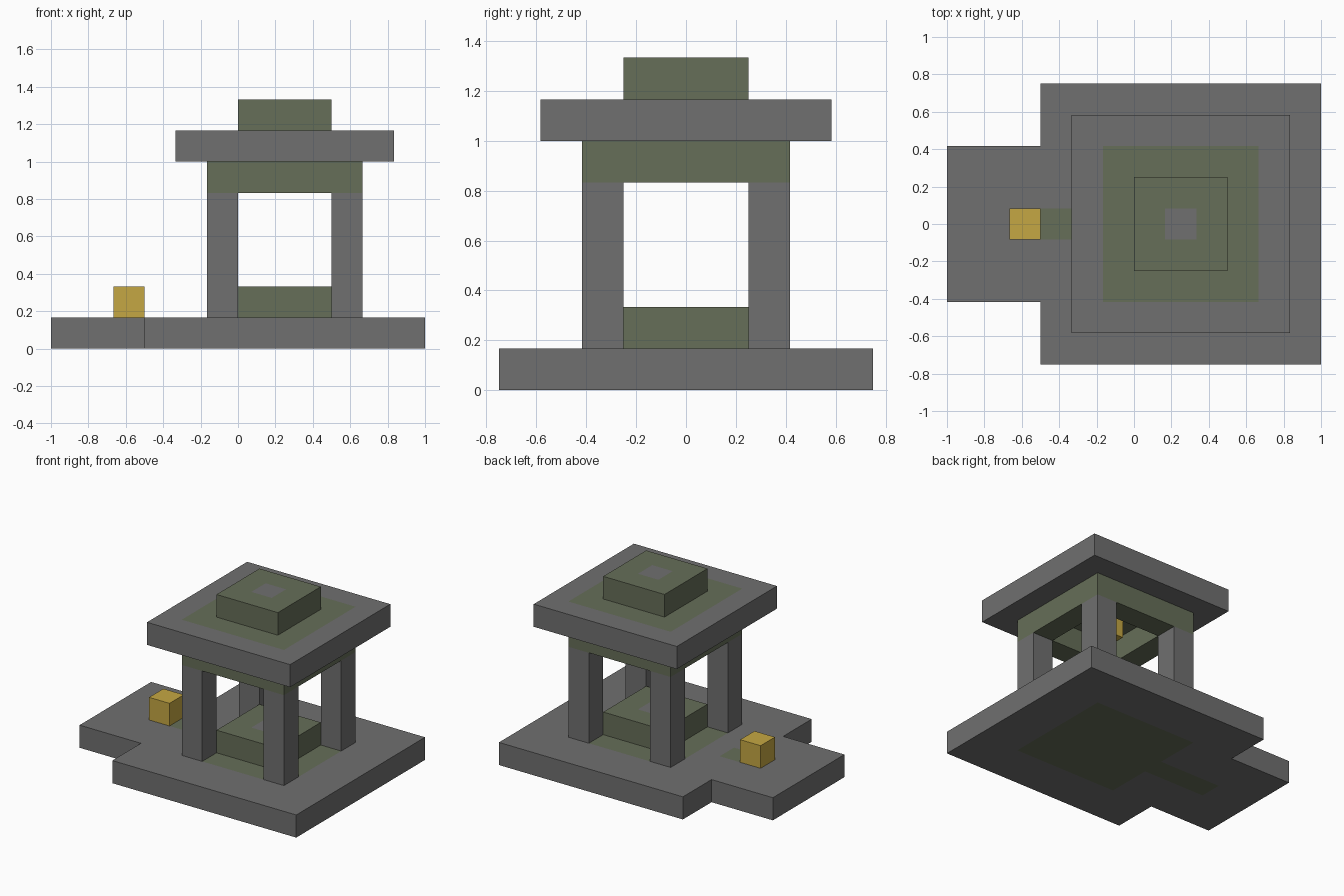
import bpy
import bmesh
from mathutils import Vector

cube = bpy.data.objects.get("Cube")
if cube:
    bpy.data.objects.remove(cube, do_unlink=True)

U = 1 / 6       # building unit; all sizes below are counted in it
CX = 1.5        # shrine axis, in units


def make_material(name, rgb):
    mat = bpy.data.materials.new(name)
    mat.use_nodes = True
    mat.diffuse_color = (*rgb, 1)
    mat.node_tree.nodes["Principled BSDF"].inputs["Base Color"].default_value = (*rgb, 1)
    return mat


STONE, MOSS, GOLD = range(3)
MATERIALS = [
    make_material("grey stone", (0.16, 0.16, 0.16)),
    make_material("mossy stone", (0.133, 0.157, 0.098)),
    make_material("gold", (0.56, 0.39, 0.056)),
]


def slab(name, outline, z0, z1, colour, cuts_x=(), cuts_y=(), rule=None):
    """Extrude an outline, cut it along the given lines, colour level faces by rule."""
    bm = bmesh.new()
    base = bm.faces.new([bm.verts.new((x, y, z0)) for x, y in outline])
    top = bmesh.ops.extrude_face_region(bm, geom=[base], use_keep_orig=True)["geom"]
    moved = [v for v in top if isinstance(v, bmesh.types.BMVert)]
    bmesh.ops.translate(bm, verts=moved, vec=(0, 0, z1 - z0))
    bmesh.ops.recalc_face_normals(bm, faces=bm.faces[:])
    for axis, cuts in ((Vector((1, 0, 0)), cuts_x), (Vector((0, 1, 0)), cuts_y)):
        for c in cuts:
            geom = bm.verts[:] + bm.edges[:] + bm.faces[:]
            bmesh.ops.bisect_plane(bm, geom=geom, plane_co=axis * c, plane_no=axis)
    for f in bm.faces:
        f.material_index = colour
        if rule and abs(f.normal.z) > 0.5:
            c = f.calc_center_median()
            f.material_index = rule(c.x, c.y, f.normal.z > 0)
    bmesh.ops.scale(bm, vec=(U, U, U), verts=bm.verts[:])
    mesh = bpy.data.meshes.new(name)
    bm.to_mesh(mesh)
    bm.free()
    for mat in MATERIALS:
        mesh.materials.append(mat)
    obj = bpy.data.objects.new(name, mesh)
    bpy.context.collection.objects.link(obj)
    return obj


def rect(cx, cy, w, d):
    return [(cx + sx * w / 2, cy + sy * d / 2)
            for sx, sy in ((-1, -1), (1, -1), (1, 1), (-1, 1))]


def under_shrine(x, y):
    return abs(x - CX) < 2.5 and abs(y) < 2.5


def floor_rule(x, y, up):
    # mossy shrine floor, with a mossy path running out to the offering
    path = abs(y) < 0.5 and -4 < x < -1 and not (up and x > -2)
    return MOSS if under_shrine(x, y) or path else STONE


def roof_rule(x, y, up):
    return MOSS if under_shrine(x, y) else STONE


def worn_rule(x, y, up):
    # bare stone spot in the middle of the mossy top
    return STONE if up and abs(x - CX) < 0.5 and abs(y) < 0.5 else MOSS


# Floor with its entrance landing
floor_outline = [(-6, -2.5), (-3, -2.5), (-3, -4.5), (6, -4.5),
                 (6, 4.5), (-3, 4.5), (-3, 2.5), (-6, 2.5)]
slab("floor", floor_outline, 0, 1, STONE,
     (-4, -3, -2, -1, 4), (-2.5, -0.5, 0.5, 2.5), floor_rule)

# Altar inside and matching cap on the roof
for name, z in (("altar", 1), ("roof_cap", 7)):
    slab(name, rect(CX, 0, 3, 3), z, z + 1, MOSS, (1, 2), (-0.5, 0.5), worn_rule)

# Corner posts
for sx, side in ((-1, "right"), (1, "left")):
    for sy, end in ((-1, "front"), (1, "back")):
        slab(f"{end}_{side}_post", rect(CX + 2 * sx, 2 * sy, 1, 1), 1, 5, STONE)

# Ring of beams under the roof
for s, end, side in ((-1, "front", "right"), (1, "back", "left")):
    slab(f"{end}_beam", rect(CX, 2 * s, 5, 1), 5, 6, MOSS)
    slab(f"{side}_beam", rect(CX + 2 * s, 0, 1, 3), 5, 6, MOSS)

# Roof slab
slab("roof", rect(CX, 0, 7, 7), 6, 7, STONE, (-1, 4), (-2.5, 2.5), roof_rule)

# Gold blocks: hanging lamp and offering on the landing
slab("hanging_lamp", rect(CX, 0, 1, 1), 5, 6, GOLD)
slab("offering_block", rect(-3.5, 0, 1, 1), 1, 2, GOLD)
